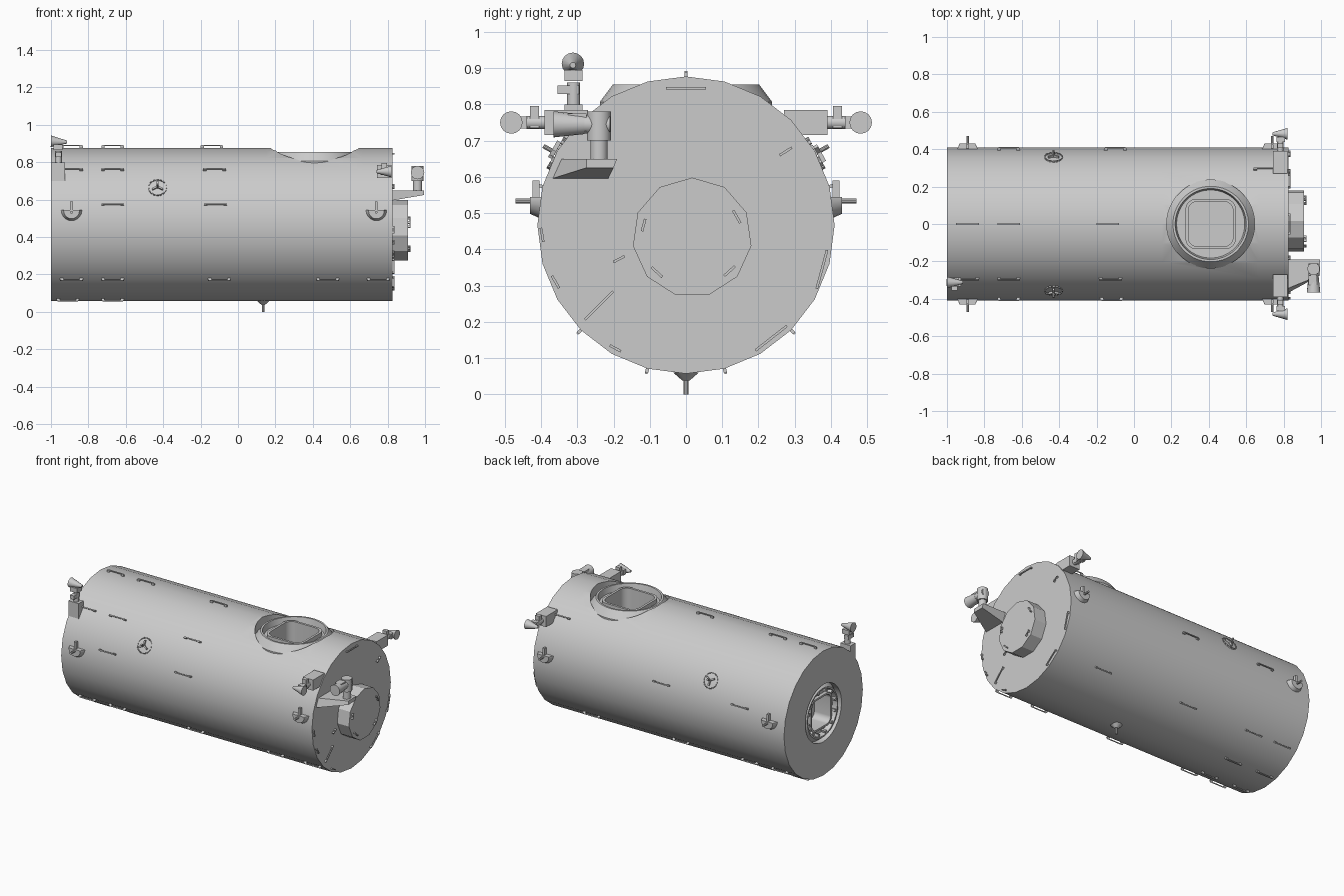
import bpy, bmesh, math
from mathutils import Matrix, Vector

if "Cube" in bpy.data.objects:
    bpy.data.objects.remove(bpy.data.objects["Cube"])

R, MID = 0.41, 0.467          # hull radius and axis height
GREY = 0.6
mat = bpy.data.materials.new("light grey metal")
mat.use_nodes = True
mat.diffuse_color = (GREY, GREY, GREY, 1)
mat.node_tree.nodes["Principled BSDF"].inputs["Base Color"].default_value = (GREY, GREY, GREY, 1)


def finish(name, bm, angle=32):
    bmesh.ops.recalc_face_normals(bm, faces=bm.faces)
    me = bpy.data.meshes.new(name)
    bm.to_mesh(me)
    bm.free()
    me.materials.append(mat)
    ob = bpy.data.objects.new(name, me)
    bpy.context.collection.objects.link(ob)
    smooth(ob, angle)
    return ob


def smooth(ob, angle):
    bpy.ops.object.select_all(action='DESELECT')
    ob.select_set(True)
    bpy.context.view_layer.objects.active = ob
    bpy.ops.object.shade_smooth_by_angle(angle=math.radians(angle))


def box(bm, centre, size, frame=Matrix()):
    m = frame @ Matrix.Translation(centre) @ Matrix.Diagonal((*size, 1))
    bmesh.ops.create_cube(bm, size=1, matrix=m)


def rod(bm, a, b, r1, r2=None, n=16, frame=Matrix()):
    a, b = Vector(a), Vector(b)
    turn = (b - a).to_track_quat('Z', 'Y').to_matrix().to_4x4()
    bmesh.ops.create_cone(bm, cap_ends=True, segments=n, radius1=r1,
                          radius2=r1 if r2 is None else r2, depth=(b - a).length,
                          matrix=frame @ Matrix.Translation((a + b) / 2) @ turn)


def outline(half, corner, z, n=12):
    """Rounded square; a circle when corner equals half."""
    pts = []
    for i in range(4 * n):
        a = math.pi / 2 * (i + 0.5) / n
        q = i // n
        sx, sy = (1, -1, -1, 1)[q], (1, 1, -1, -1)[q]
        d = half - corner
        pts.append((sx * d + corner * math.cos(a), sy * d + corner * math.sin(a), z))
    return pts


def on_hull(x, deg):
    """Frame on the hull skin; z points outward, x along the hull."""
    return (Matrix.Translation((x, 0, MID)) @ Matrix.Rotation(math.radians(deg), 4, 'X')
            @ Matrix.Translation((0, 0, R)))


# Hull: faceted tube with a pocket for each docking port
bm = bmesh.new()
rod(bm, (-1, 0, MID), (0.825, 0, MID), R, n=24)
for x in (0.15, 0.67):
    bmesh.ops.bisect_plane(bm, geom=bm.verts[:] + bm.edges[:] + bm.faces[:],
                           plane_co=(x, 0, 0), plane_no=(1, 0, 0))
hull = finish("hull", bm)

PORTS = (("top_port", Matrix.Translation((0.41, 0, 0.855)), 1.0),
         ("end_port", Matrix.Translation((-0.995, 0, MID))
          @ Matrix.Rotation(-math.pi / 2, 4, 'Y'), 0.8))
SECTIONS = ((.238, .238, -.075), (.238, .238, -.048), (.202, .202, 0), (.19, .19, 0),
            (.182, .182, -.04), (.135, .06, -.04), (.135, .06, -.012),
            (.12, .05, -.012), (.12, .05, -.16))
for name, frame, s in PORTS:
    bm = bmesh.new()
    rod(bm, (0, 0, -.18 * s), (0, 0, .2), .235 * s, n=48, frame=frame)
    cutter = finish(name + "_cutter", bm)
    cutter.hide_render = True
    mod = hull.modifiers.new(name, 'BOOLEAN')
    mod.operation, mod.solver, mod.object = 'DIFFERENCE', 'EXACT', cutter
    bpy.context.view_layer.objects.active = hull
    bpy.ops.object.modifier_apply(modifier=mod.name)
    bpy.data.objects.remove(cutter)

    # Port ring, collar and recessed rounded hatch
    bm = bmesh.new()
    scaled = frame @ Matrix.Scale(s, 4)
    loops = [[bm.verts.new(scaled @ Vector(p)) for p in outline(*sec)] for sec in SECTIONS]
    for lo, hi in zip(loops, loops[1:]):
        for i in range(len(lo)):
            j = (i + 1) % len(lo)
            bm.faces.new((lo[i], lo[j], hi[j], hi[i]))
    bm.faces.new(loops[-1])
    finish(name, bm)

    # Guide petals around the end port
    if name == "end_port":
        bm = bmesh.new()
        for k in range(12):
            spin = scaled @ Matrix.Rotation(math.radians(30 * k + 15), 4, 'Z')
            box(bm, (.178, 0, -.02), (.024, .02, .036), spin)
        finish("guide_petals", bm)
smooth(hull, 32)

# Handrails along the hull: angle from the top towards the front, then positions
RAILS = {0: (-.89, -.67, -.14), 45: (-.89, -.67, -.125), 75: (-.67, -.12),
         135: (-.89, -.67, -.1, .48, .75), 165: (-.91, -.67), -45: (.7,),
         -75: (-.67, -.1), -135: (-.89, -.67, -.17, .48), -165: (-.91, -.67)}
bm = bmesh.new()
for deg, xs in RAILS.items():
    for x in xs:
        f = on_hull(x, deg)
        box(bm, (0, 0, .012), (.11, .007, .006), f)
        for side in (-1, 1):
            box(bm, (side * .052, 0, .004), (.018, .009, .016), f)
finish("hull_handrails", bm)

# Round hub on the right end
bm = bmesh.new()
rod(bm, (.82, .017, .433), (.91, .017, .433), .165, n=11, frame=Matrix())
hub = finish("end_hub", bm, 20)

# Handrails on the end face and on the hub: y, z, tilt, length
bm = bmesh.new()
FACE = ((0, .845, 0, .11), (.275, .67, 32, .04), (-.24, .245, 45, .11), (.235, .155, 38, .11),
        (.375, .345, 75, .11), (-.397, .44, 100, .04), (-.36, .31, 120, .04),
        (-.185, .373, 28, .035), (-.195, .127, -28, .035))
HUB = ((.14, .49, -60, .04), (-.117, .467, 75, .035), (-.08, .337, -42, .04), (.12, .34, 42, .04))
for x, group in ((.825, FACE), (.91, HUB)):
    for y, z, tilt, length in group:
        f = Matrix.Translation((x, y, z)) @ Matrix.Rotation(math.radians(tilt), 4, 'X')
        box(bm, (.009, 0, 0), (.006, length, .007), f)
        for side in (-1, 1):
            box(bm, (.004, side * (length / 2 - .006), 0), (.012, .012, .007), f)
finish("end_handrails", bm)

# Trunnions: half-round brackets with a pin, on both sides
bm = bmesh.new()
for side in (-1, 1):
    for x in (-.89, .74):
        part = bmesh.new()
        rod(part, (x, side * .39, .54), (x, side * .43, .54), .06, .042, n=20)
        bmesh.ops.bisect_plane(part, geom=part.verts[:] + part.edges[:] + part.faces[:],
                               plane_co=(0, 0, .545), plane_no=(0, 0, 1), clear_outer=True)
        bmesh.ops.holes_fill(part, edges=[e for e in part.edges if e.is_boundary])
        me = bpy.data.meshes.new("temp")
        part.to_mesh(me)
        part.free()
        bm.from_mesh(me)
        bpy.data.meshes.remove(me)
        rod(bm, (x, side * .40, .533), (x, side * .47, .533), .007, n=10)
        box(bm, (x, side * .414, .555), (.014, .02, .07))
finish("trunnions", bm)

# Grapple fixtures: thin ring, three spokes and a pin
bm = bmesh.new()
for side in (-1, 1):
    f = on_hull(-.43, -61 * side)
    for k in range(16):
        spin = f @ Matrix.Rotation(k * math.tau / 16, 4, 'Z')
        box(bm, (.047, 0, -.003), (.005, .013, .012), spin)
    for k in range(3):
        spin = f @ Matrix.Rotation(math.radians(120 * k + 90), 4, 'Z')
        box(bm, (.017, 0, .008), (.03, .009, .012), spin)
    rod(bm, (0, 0, -.01), (0, 0, .04), .006, n=10, frame=f)
finish("grapple_fixtures", bm)

# Side cameras near the right end
for side, name in ((-1, "front_camera"), (1, "back_camera")):
    bm = bmesh.new()
    box(bm, (.782, side * .33, .75), (.075, .12, .07))
    rod(bm, (.782, side * .38, .75), (.782, side * .44, .75), .018)
    box(bm, (.782, side * .418, .765), (.03, .025, .06))
    box(bm, (.785, side * .452, .75), (.045, .028, .034))
    rod(bm, (.74, side * .482, .75), (.82, side * .482, .75), .008, .031)
    finish(name, bm)

# Upright camera at the left end
bm = bmesh.new()
box(bm, (-.962, -.31, .75), (.074, .05, .10))
rod(bm, (-.96, -.31, .79), (-.96, -.31, .86), .018)
box(bm, (-.96, -.325, .84), (.03, .06, .024))
box(bm, (-.962, -.31, .88), (.05, .05, .03))
rod(bm, (-.915, -.312, .908), (-1, -.312, .912), .008, .031)
finish("left_end_camera", bm)

# Camera on a tapered bracket at the right end
bm = bmesh.new()
near = [bm.verts.new((.82, y, z)) for y, z in ((-.37, .595), (-.215, .595), (-.19, .65), (-.345, .65))]
far = [bm.verts.new((.995, y, z)) for y, z in ((-.275, .625), (-.2, .625), (-.19, .65), (-.275, .65))]
bm.faces.new(near)
bm.faces.new(far)
for i in range(4):
    j = (i + 1) % 4
    bm.faces.new((near[i], near[j], far[j], far[i]))
rod(bm, (.96, -.24, .645), (.96, -.24, .70), .024)
rod(bm, (.96, -.24, .70), (.96, -.24, .78), .033)
rod(bm, (.96, -.21, .745), (.96, -.29, .745), .026)
rod(bm, (.96, -.28, .745), (.96, -.365, .745), .027, .036)
box(bm, (.955, -.30, .75), (.045, .05, .05))
finish("right_end_camera", bm)

# Keel pin under the hull
bm = bmesh.new()
rod(bm, (.135, 0, .06), (.135, 0, .038), .035, .01, n=12)
rod(bm, (.135, 0, .05), (.135, 0, 0), .007, n=10)
finish("keel_pin", bm)
